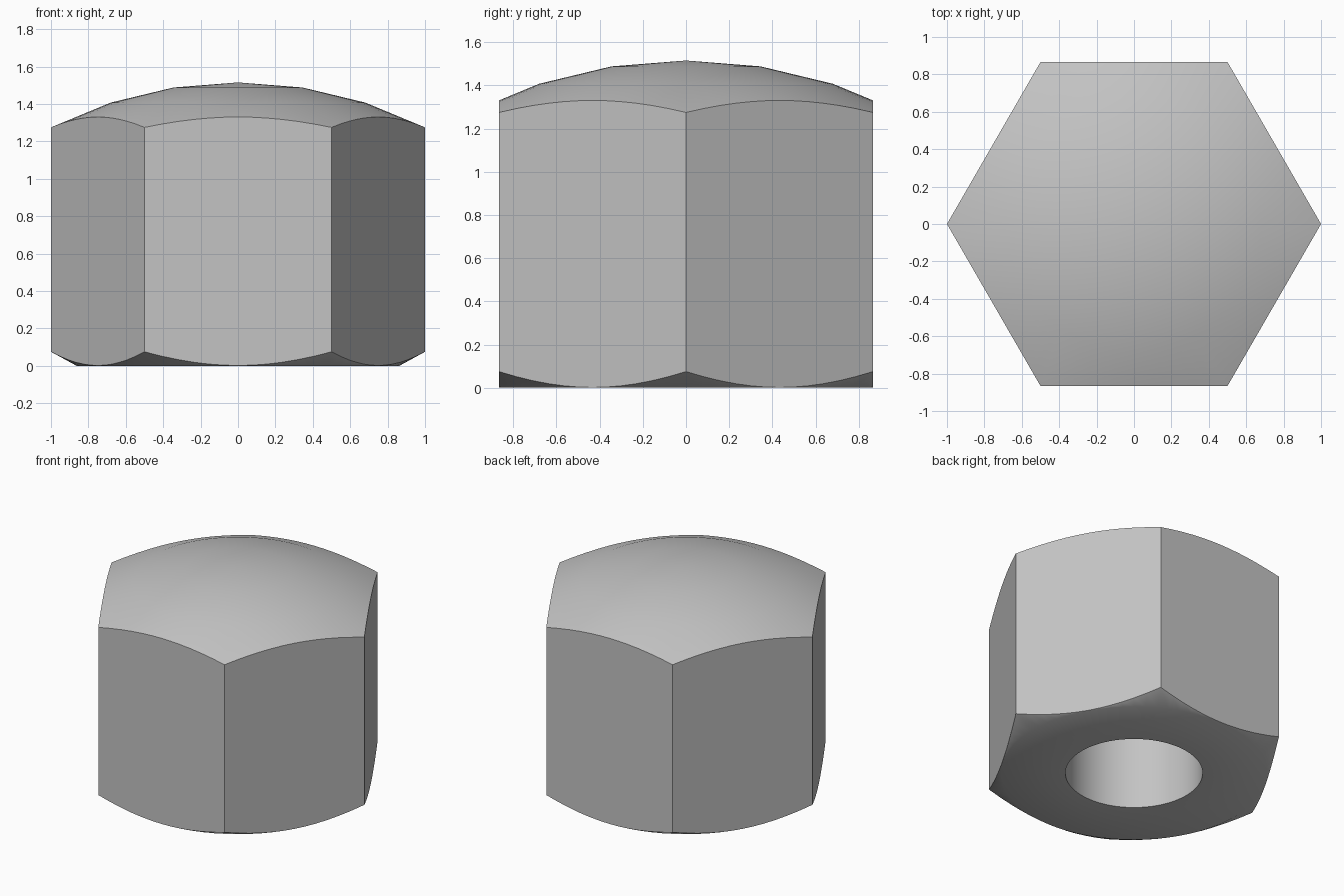
import bpy, bmesh
from math import cos, sin, tau, sqrt, radians
from mathutils import Vector

cube = bpy.data.objects.get("Cube")
if cube:
    bpy.data.objects.remove(cube, do_unlink=True)

HEIGHT = 1.515
DOME_RADIUS = 2.2
APOTHEM = sqrt(3) / 2
HOLE_RADIUS = 0.445
HOLE_DEPTH = 1.0
SEGMENTS = 72


def grey_metal():
    mat = bpy.data.materials.new("grey_metal")
    colour = (0.55, 0.55, 0.55, 1)
    mat.diffuse_color = colour
    mat.use_nodes = True
    mat.node_tree.nodes["Principled BSDF"].inputs["Base Color"].default_value = colour
    return mat


def dome_height(r):
    return HEIGHT - DOME_RADIUS + sqrt(DOME_RADIUS ** 2 - r * r)


# Half section: domed top, chamfered base, blind hole
profile = [(r, dome_height(r)) for r in (0, 0.345, 0.68, 1.0, 1.05)]
profile += [(1.05, 0.102), (0.863, 0), (HOLE_RADIUS, 0),
            (HOLE_RADIUS, HOLE_DEPTH), (0, HOLE_DEPTH)]

bm = bmesh.new()
verts = [bm.verts.new((r, 0, z)) for r, z in profile]
edges = [bm.edges.new(pair) for pair in zip(verts, verts[1:])]
bmesh.ops.spin(bm, geom=verts + edges, cent=(0, 0, 0), axis=(0, 0, 1),
               angle=tau, steps=SEGMENTS)
bmesh.ops.remove_doubles(bm, verts=bm.verts, dist=1e-4)

# Six flat wrench faces, each cut and closed
for i in range(6):
    a = tau * (i + 0.5) / 6
    normal = Vector((cos(a), sin(a), 0))
    cut = bmesh.ops.bisect_plane(
        bm, geom=bm.verts[:] + bm.edges[:] + bm.faces[:], dist=1e-5,
        plane_co=normal * APOTHEM, plane_no=normal, clear_outer=True)
    rim = [e for e in cut["geom_cut"]
           if isinstance(e, bmesh.types.BMEdge) and e.is_boundary]
    bmesh.ops.holes_fill(bm, edges=rim, sides=0)

bmesh.ops.recalc_face_normals(bm, faces=bm.faces)
mesh = bpy.data.meshes.new("cap_nut")
bm.to_mesh(mesh)
bm.free()
mesh.materials.append(grey_metal())

nut = bpy.data.objects.new("cap_nut", mesh)
bpy.context.collection.objects.link(nut)
bpy.context.view_layer.objects.active = nut
nut.select_set(True)
bpy.ops.object.shade_smooth_by_angle(angle=radians(40))
